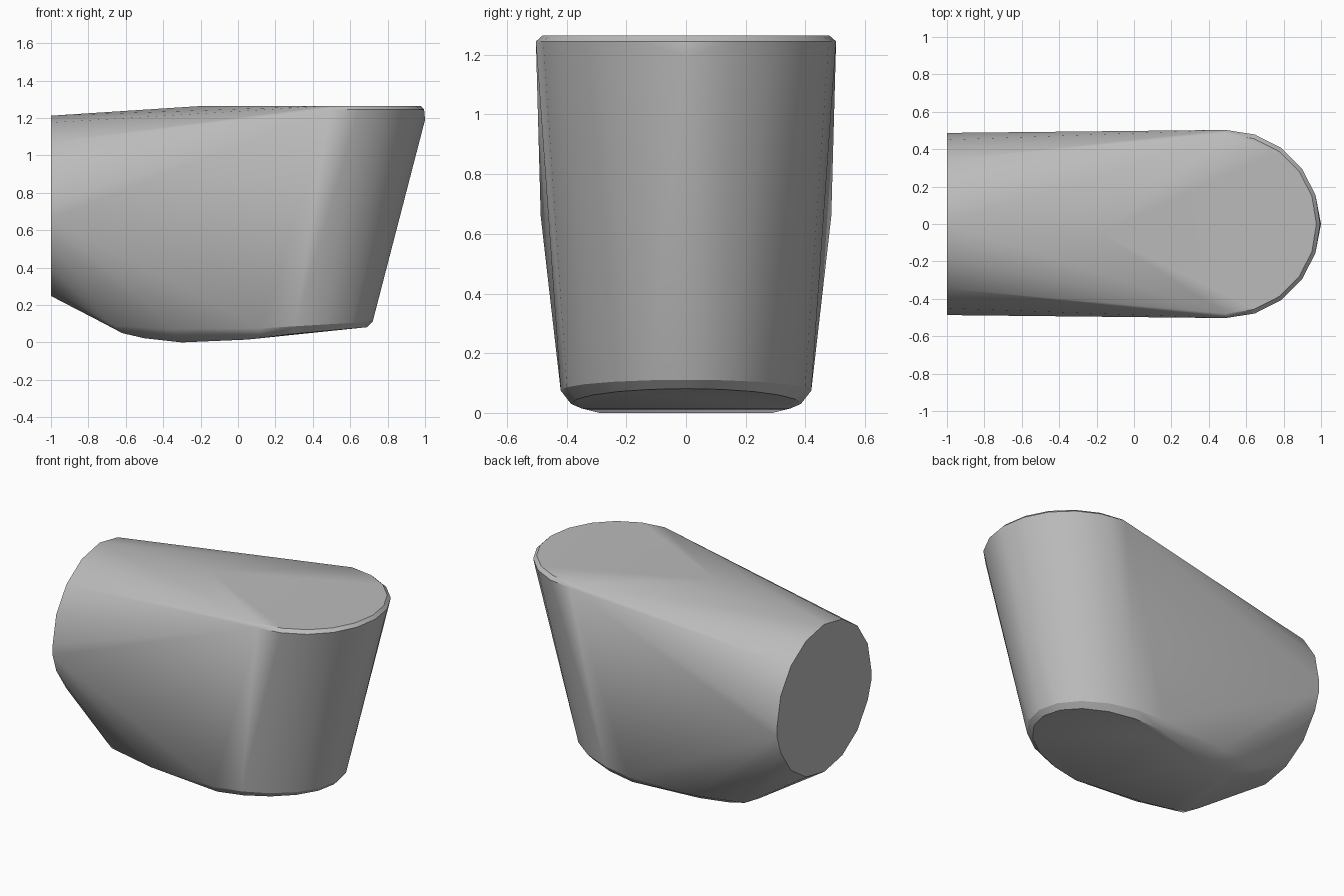
import bpy, bmesh
from math import cos, sin, pi, radians

old = bpy.data.objects.get("Cube")
if old:
    bpy.data.objects.remove(old)

grey = bpy.data.materials.new("mid_grey")
grey.use_nodes = True
colour = (0.5, 0.5, 0.5, 1)
grey.diffuse_color = colour
grey.node_tree.nodes["Principled BSDF"].inputs["Base Color"].default_value = colour


def half_round(cx, length, width, z, slope=0, steps=10):
    """Half ellipse bulging toward +x, optionally tilted along x."""
    angles = [-pi / 2 + pi * i / steps for i in range(steps + 1)]
    return [(cx + length * cos(a), width * sin(a), z + slope * length * cos(a)) for a in angles]


def mirrored(points):
    return [(x, s * y, z) for x, y, z in points for s in (-1, 1)]


# Round end cap
points = [(-1, 0.487 * sin(a), 0.73 + 0.482 * cos(a))
          for a in (2 * pi * i / 16 for i in range(16))]
points += mirrored([(-1, 0.487, 0.66)])

# Rounded top rim and the ridge where it meets the barrel
points += half_round(0.49, 0.505, 0.503, 1.245)
points += half_round(0.49, 0.485, 0.48, 1.265)
points += [(1.0, 0, 1.19)] + mirrored([(-0.18, 0.05, 1.265)])

# Lower rim and the gently sloped underside
points += half_round(0.12, 0.60, 0.42, 0.075, 0.06)
points += half_round(0.12, 0.57, 0.385, 0.03, 0.09)
points += mirrored([(-0.35, 0.40, 0.07), (-0.67, 0.35, 0.09), (-0.72, 0.27, 0.103),
                    (-0.62, 0.25, 0.05), (-0.50, 0.28, 0.022),
                    (0.05, 0.35, 0.015), (-0.30, 0.29, 0.0)])

# Skin the profiles as one tight convex shell
bm = bmesh.new()
for p in points:
    bm.verts.new(p)
hull = bmesh.ops.convex_hull(bm, input=bm.verts)
loose = {g for g in hull["geom_interior"] + hull["geom_unused"]
         if isinstance(g, bmesh.types.BMVert)}
bmesh.ops.delete(bm, geom=list(loose), context="VERTS")
bmesh.ops.dissolve_limit(bm, angle_limit=radians(1), verts=bm.verts, edges=bm.edges)
bmesh.ops.recalc_face_normals(bm, faces=bm.faces)
mesh = bpy.data.meshes.new("tapered_shell")
bm.to_mesh(mesh)
bm.free()
mesh.materials.append(grey)

shell = bpy.data.objects.new("tapered_shell", mesh)
bpy.context.collection.objects.link(shell)
bpy.ops.object.select_all(action="DESELECT")
shell.select_set(True)
bpy.context.view_layer.objects.active = shell
bpy.ops.object.shade_smooth_by_angle(angle=radians(30))
